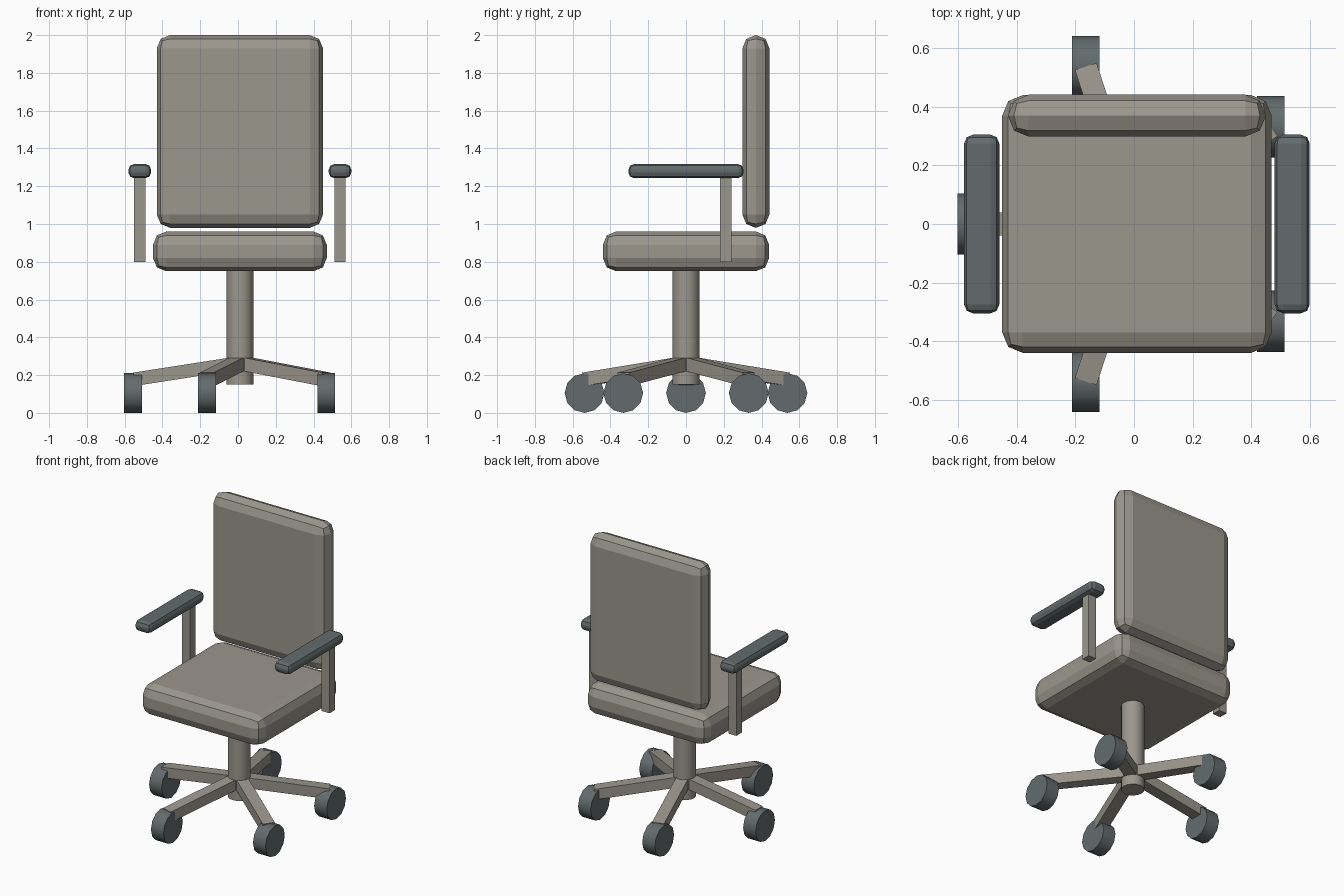
import bpy
import math
from mathutils import Matrix, Vector

if "Cube" in bpy.data.objects:
    bpy.data.objects.remove(bpy.data.objects["Cube"])

CX = 0.01  # column axis, slightly off the centre of the bounding box


def material(name, rgb):
    m = bpy.data.materials.new(name)
    m.diffuse_color = (*rgb, 1)
    m.use_nodes = True
    m.node_tree.nodes["Principled BSDF"].inputs["Base Color"].default_value = m.diffuse_color
    return m


GREY = material("warm grey", (0.33, 0.31, 0.27))
DARK = material("dark slate", (0.125, 0.148, 0.152))


def box(name, centre, size, mat, bevel=0.0, rot=Matrix()):
    bpy.ops.mesh.primitive_cube_add(size=1)
    o = bpy.context.object
    o.name = name
    o.data.transform(Matrix.Translation(centre) @ rot @ Matrix.Diagonal((*size, 1)))
    o.data.materials.append(mat)
    if bevel:
        b = o.modifiers.new("soft edges", 'BEVEL')
        b.width, b.segments = bevel, 2
    return o


def cylinder(name, centre, radius, depth, sides, mat, rot=Matrix()):
    bpy.ops.mesh.primitive_cylinder_add(vertices=sides, radius=radius, depth=depth)
    o = bpy.context.object
    o.name = name
    o.data.transform(Matrix.Translation(centre) @ rot)
    o.data.materials.append(mat)
    bpy.ops.object.shade_smooth_by_angle(angle=math.radians(35))
    return o


# Cushions
box("seat", (CX, 0, 0.855), (0.92, 0.88, 0.21), GREY, 0.07)
box("backrest", (CX, 0.37, 1.49), (0.88, 0.143, 1.02), GREY, 0.07)

# Armrests with their posts
for side, s in (("left", -1), ("right", 1)):
    box(side + "_armrest", (CX + s * 0.53, 0, 1.28), (0.12, 0.61, 0.075), DARK, 0.03)
    box(side + "_arm_post", (CX + s * 0.53, 0.21, 1.03), (0.06, 0.06, 0.46), GREY)

# Central column
cylinder("column", (CX, 0, 0.46), 0.072, 0.62, 16, GREY)

# Five sloping base legs, each with a caster whose axle runs along x
inner, outer = Vector((0, 0, 0.265)), Vector((0.56, 0, 0.178))
tilt = math.atan2(inner.z - outer.z, outer.x)
for i in range(5):
    a = math.pi + i * math.tau / 5
    turn = Matrix.Rotation(a, 4, 'Z')
    mid = turn @ ((inner + outer) / 2) + Vector((CX, 0, 0))
    box(f"base_leg_{i + 1}", mid, ((outer - inner).length, 0.078, 0.071), GREY,
        rot=turn @ Matrix.Rotation(tilt, 4, 'Y'))
    cylinder(f"caster_{i + 1}", (CX + 0.565 * math.cos(a), 0.565 * math.sin(a), 0.105),
             0.105, 0.095, 12, DARK, Matrix.Rotation(math.pi / 2, 4, 'Y'))
